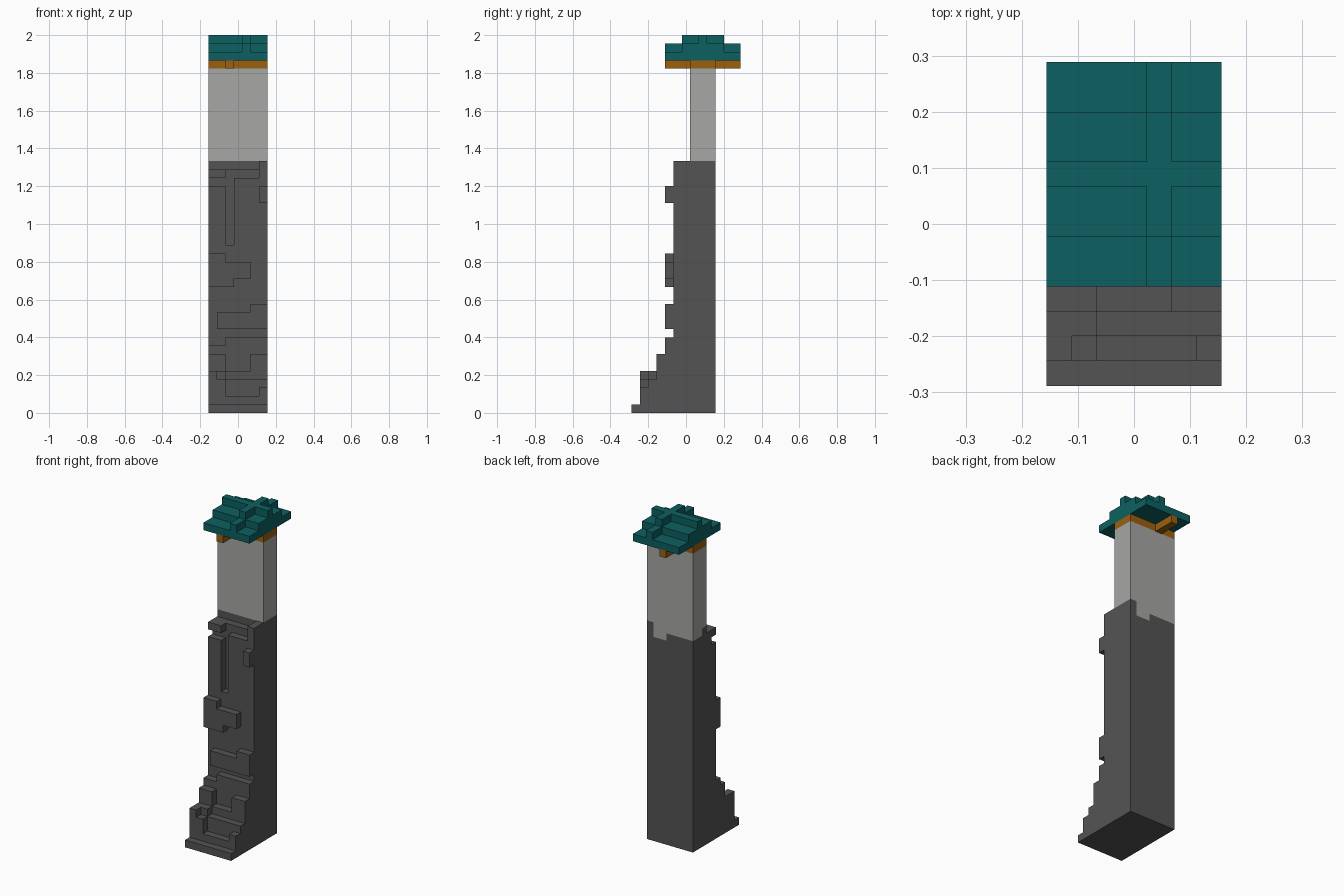
import bpy
import bmesh
from mathutils import Vector

cube = bpy.data.objects.get("Cube")
if cube:
    bpy.data.objects.remove(cube, do_unlink=True)

U = 2 / 45                          # edge of one block
ORIGIN = Vector((-3.5, -6.5, 0))    # block (0, 0, 0) corner


def material(name, rgb):
    mat = bpy.data.materials.new(name)
    mat.use_nodes = True
    color = (*rgb, 1)
    mat.diffuse_color = color
    bsdf = mat.node_tree.nodes["Principled BSDF"]
    bsdf.inputs["Base Color"].default_value = color
    bsdf.inputs["Roughness"].default_value = 0.9
    return mat


def cells(x, y, z):
    """All block positions in a box given by (start, end) ranges."""
    return {(i, j, k) for i in range(*x) for j in range(*y) for k in range(*z)}


def union(boxes):
    return set().union(*(cells(*b) for b in boxes))


def build(name, mat, blocks):
    """Skin a set of blocks with a merged outer shell."""
    bm = bmesh.new()
    for cell in blocks:
        for axis in range(3):
            for side in (0, 1):
                beside = list(cell)
                beside[axis] += 2 * side - 1
                if tuple(beside) in blocks:
                    continue
                a, b = (axis + 1) % 3, (axis + 2) % 3
                corners = []
                for da, db in ((0, 0), (1, 0), (1, 1), (0, 1)):
                    p = Vector(cell)
                    p[axis] += side
                    p[a] += da
                    p[b] += db
                    corners.append(bm.verts.new((p + ORIGIN) * U))
                bm.faces.new(corners if side else corners[::-1])
    bmesh.ops.remove_doubles(bm, verts=bm.verts, dist=U / 100)
    bmesh.ops.dissolve_limit(bm, angle_limit=0.01, verts=bm.verts, edges=bm.edges)
    mesh = bpy.data.meshes.new(name)
    bm.to_mesh(mesh)
    bm.free()
    mesh.materials.append(mat)
    obj = bpy.data.objects.new(name, mesh)
    bpy.context.collection.objects.link(obj)
    return obj


dark_stone = material("dark stone", (0.088, 0.088, 0.088))
pale_stone = material("pale stone", (0.385, 0.385, 0.375))
teal = material("teal tile", (0.004, 0.118, 0.120))
amber = material("amber wood", (0.33, 0.115, 0.005))

W = (0, 7)   # full width

# Stone base with stepped foot and raised stones
base = union([
    (W, (5, 10), (0, 30)),
    (W, (0, 5), (0, 1)),
    ((0, 1), (1, 5), (1, 5)), ((1, 2), (1, 5), (1, 4)),
    ((2, 6), (1, 5), (1, 2)), ((6, 7), (1, 5), (1, 3)),
    ((0, 2), (2, 5), (1, 5)), ((2, 7), (2, 5), (1, 4)),
    ((0, 2), (3, 5), (1, 7)), ((2, 5), (3, 5), (1, 5)), ((5, 7), (3, 5), (1, 7)),
    ((0, 2), (4, 5), (1, 8)), ((2, 7), (4, 5), (1, 9)),
    ((1, 7), (4, 5), (10, 12)), ((5, 7), (4, 5), (12, 13)),
    ((0, 2), (4, 5), (15, 19)), ((2, 5), (4, 5), (16, 18)), ((2, 3), (4, 5), (15, 16)),
    ((6, 7), (4, 5), (25, 27)),
])

# Grooves near the top of the base
grooves = union([
    ((0, 2), (5, 6), (27, 28)),
    ((2, 3), (5, 6), (20, 29)),
    ((3, 6), (5, 6), (28, 29)),
    ((0, 6), (5, 7), (29, 30)),
])

# Pale stones that reach down into the back of the base
back_inlay = union([
    ((0, 4), (8, 10), (29, 30)),
    ((4, 6), (9, 10), (28, 30)),
])

build("stone_base", dark_stone, base - grooves - back_inlay)
build("upper_shaft", pale_stone, cells(W, (7, 10), (30, 41)) | back_inlay)

# Wooden collar and the beam under the roof
build("roof_collar", amber, union([
    (W, (7, 10), (41, 42)), ((2, 3), (4, 13), (41, 42))]))

# Stepped roof with a raised cross ridge
build("roof", teal, union([
    (W, (4, 13), (42, 43)),
    (W, (6, 11), (43, 44)),
    (W, (8, 9), (44, 45)),
    ((4, 5), (4, 13), (43, 44)),
    ((4, 5), (6, 11), (44, 45)),
]))
